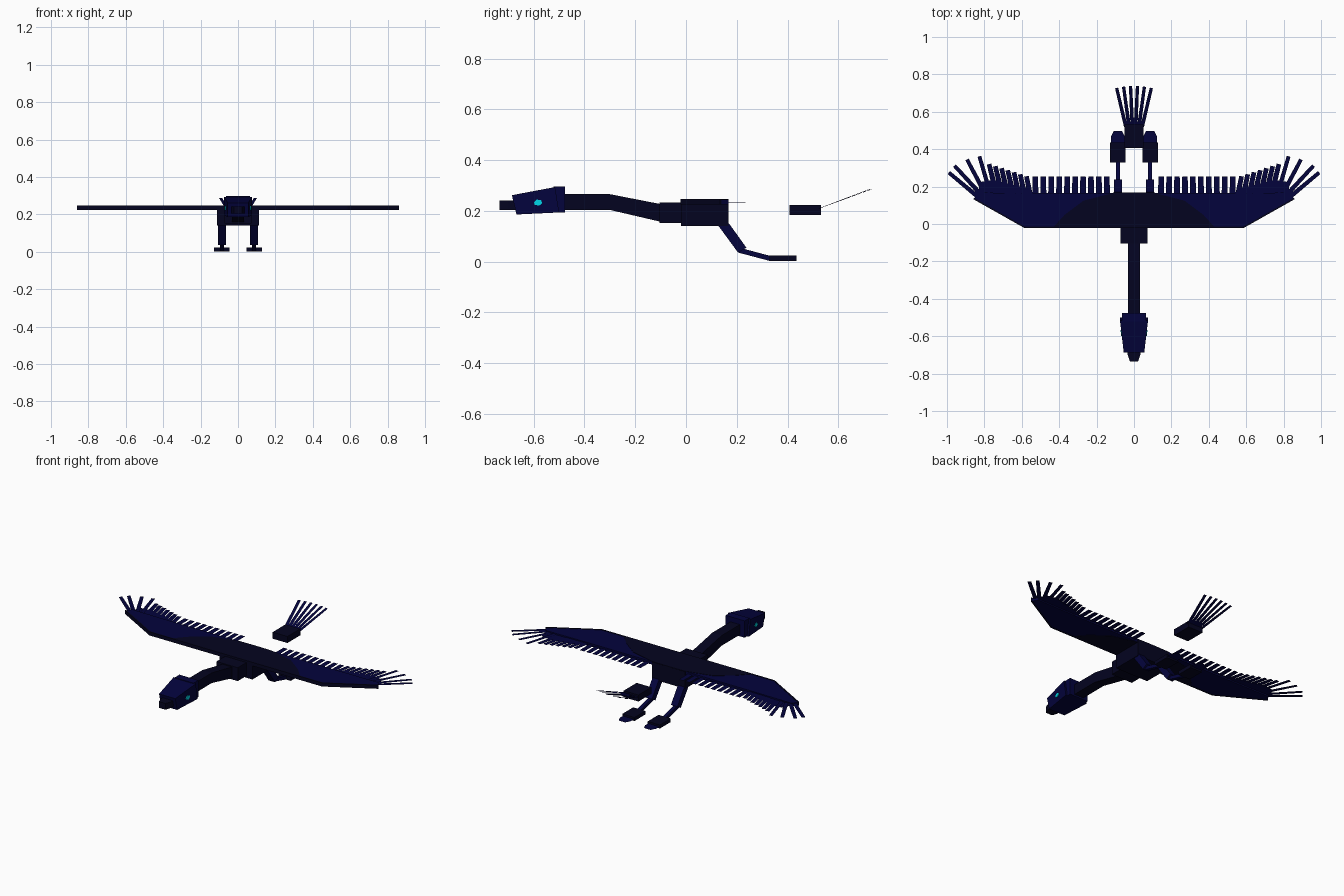
import bpy, bmesh
from mathutils import Vector

if "Cube" in bpy.data.objects:
    bpy.data.objects.remove(bpy.data.objects["Cube"])


def material(name, rgb):
    m = bpy.data.materials.new(name)
    m.diffuse_color = (*rgb, 1)
    m.use_nodes = True
    m.node_tree.nodes["Principled BSDF"].inputs["Base Color"].default_value = m.diffuse_color
    return m


DARK = material("dark navy", (0.0012, 0.0012, 0.0145))
BLUE = material("deep blue", (0.0010, 0.0010, 0.0460))
CYAN = material("cyan", (0.0, 0.76, 0.90))


def finish(name, bm, *mats):
    bmesh.ops.recalc_face_normals(bm, faces=bm.faces)
    me = bpy.data.meshes.new(name)
    bm.to_mesh(me)
    bm.free()
    for m in mats:
        me.materials.append(m)
    ob = bpy.data.objects.new(name, me)
    bpy.context.collection.objects.link(ob)
    return ob


def loft(name, mat, sections, cx=0.0):
    """Box tube through sections (y, half width, bottom z, top z, y shift of the top)."""
    bm = bmesh.new()
    rings = []
    for y, w, z0, z1, shift in sections:
        rings.append([bm.verts.new(p) for p in (
            (cx - w, y, z0), (cx + w, y, z0),
            (cx + w, y + shift, z1), (cx - w, y + shift, z1))])
    for a, b in zip(rings, rings[1:]):
        for i in range(4):
            j = (i + 1) % 4
            bm.faces.new((a[i], a[j], b[j], b[i]))
    bm.faces.new(rings[0])
    bm.faces.new(rings[-1])
    return finish(name, bm, mat)


def slab(name, points, z0, z1, mat):
    """Flat outline extruded upward."""
    bm = bmesh.new()
    face = bm.faces.new([bm.verts.new((x, y, z0)) for x, y in points])
    ext = bmesh.ops.extrude_face_region(bm, geom=[face])
    for v in ext["geom"]:
        if isinstance(v, bmesh.types.BMVert):
            v.co.z = z1
    return finish(name, bm, mat)


def feathers(name, mat, quills):
    """Flat vanes from root to tip, with a slightly narrowed end."""
    bm = bmesh.new()
    for root, tip, w in quills:
        a, b = Vector(root), Vector(tip)
        d = b - a
        side = Vector((-d.y, d.x, 0)).normalized() * w / 2
        bm.faces.new([bm.verts.new(p) for p in
                      (a - side, b - side * 0.85, b + side * 0.85, a + side)])
    return finish(name, bm, mat)


# Torso and chest
loft("body", DARK, [(-0.02, 0.112, 0.14, 0.243, 0), (0.168, 0.112, 0.14, 0.243, 0)])
loft("chest", DARK, [(-0.105, 0.072, 0.152, 0.234, 0), (0.0, 0.072, 0.152, 0.234, 0)])

# Neck, head and beak
loft("neck", DARK, [(-0.09, 0.032, 0.155, 0.225, 0), (-0.30, 0.032, 0.204, 0.266, 0),
                    (-0.50, 0.032, 0.204, 0.266, 0)])
loft("head_back", BLUE, [(-0.522, 0.064, 0.194, 0.297, 0), (-0.476, 0.064, 0.194, 0.297, 0)])
loft("head", BLUE, [(-0.668, 0.055, 0.186, 0.262, -0.018), (-0.50, 0.075, 0.194, 0.294, -0.016)])
loft("beak", DARK, [(-0.735, 0.022, 0.204, 0.242, 0), (-0.70, 0.034, 0.204, 0.242, 0),
                    (-0.66, 0.034, 0.204, 0.242, 0)])

for s, label in ((-1, "left"), (1, "right")):
    # Eye plate lying on the slanted cheek
    bm = bmesh.new()
    ring = ((-0.600, 0.234), (-0.588, 0.245), (-0.570, 0.242),
            (-0.567, 0.231), (-0.578, 0.221), (-0.596, 0.224))
    outer = []
    for off in (0.0, 0.004):
        outer.append([bm.verts.new((s * (0.055 + 0.02 * (y + 0.676) / 0.168 + off), y, z))
                      for y, z in ring])
    bm.faces.new(outer[1])
    for i in range(6):
        j = (i + 1) % 6
        bm.faces.new((outer[0][i], outer[0][j], outer[1][j], outer[1][i]))
    finish(label + "_eye", bm, CYAN)

    # Leg, trailing backward
    cx = s * 0.086
    loft(label + "_thigh", BLUE, [(0.125, 0.022, 0.145, 0.150, 0.045),
                                  (0.205, 0.022, 0.036, 0.055, 0.033)], cx)
    loft(label + "_shin", BLUE, [(0.205, 0.011, 0.036, 0.054, 0.01),
                                 (0.33, 0.011, 0.003, 0.022, 0.005)], cx)
    loft(label + "_foot", DARK, [(0.33, 0.041, 0.002, 0.024, 0),
                                 (0.435, 0.041, 0.002, 0.024, 0)], cx)
    # Flat toes behind the foot
    bm = bmesh.new()
    bm.faces.new([bm.verts.new((cx + x, y, 0.012)) for x, y in (
        (-0.038, 0.43), (0.038, 0.43), (0.038, 0.465),
        (0.022, 0.497), (-0.022, 0.497), (-0.038, 0.465))])
    finish(label + "_toes", bm, BLUE)

    # Wing: dark shoulder plate, blue arm and hand
    slab(label + "_wing_shoulder", [(0, -0.015), (s * 0.43, -0.015), (s * 0.37, 0.05),
                                    (s * 0.27, 0.125), (s * 0.11, 0.166), (0, 0.168)],
         0.2245, 0.2465, DARK)
    slab(label + "_wing_arm", [(s * 0.1, -0.018), (s * 0.58, -0.018), (s * 0.58, 0.165),
                               (s * 0.11, 0.165)], 0.226, 0.2445, BLUE)
    slab(label + "_wing_hand", [(s * 0.57, -0.018), (s * 0.585, -0.018), (s * 0.855, 0.135),
                                (s * 0.835, 0.168), (s * 0.57, 0.165)],
         0.226, 0.2445, BLUE)
    # Dark leading edge
    slab(label + "_leading_edge", [(0, -0.022), (s * 0.585, -0.022), (s * 0.86, 0.133),
                                   (s * 0.855, 0.140), (s * 0.583, -0.014), (0, -0.014)],
         0.2245, 0.2465, DARK)
    # Thin web behind the hand
    slab(label + "_wing_web", [(s * 0.56, 0.15), (s * 0.84, 0.15), (s * 0.82, 0.225),
                               (s * 0.76, 0.235), (s * 0.56, 0.19)],
         0.234, 0.236, BLUE)

    # Flight feathers: straight inner row, rising outer row, spread tip fan
    inner = [((s * (0.145 + 0.0425 * i), 0.12, 0.235),
              (s * (0.145 + 0.0425 * i), 0.255, 0.235), 0.034) for i in range(10)]
    outer_row = []
    for i in range(7):
        t = i / 6
        outer_row.append(((s * (0.55 + 0.19 * t), 0.13 + 0.05 * t, 0.238),
                          (s * (0.575 + 0.20 * t), 0.255 + 0.065 * t, 0.238), 0.029))
    fan = [((s * x0, y0, 0.24), (s * x1, y1, 0.24), 0.024) for x0, y0, x1, y1 in (
        (0.77, 0.17, 0.827, 0.362), (0.80, 0.17, 0.893, 0.345),
        (0.82, 0.16, 0.96, 0.312), (0.84, 0.15, 0.99, 0.275))]
    feathers(label + "_inner_feathers", BLUE, inner)
    feathers(label + "_outer_feathers", BLUE, outer_row)
    feathers(label + "_tip_feathers", BLUE, fan)

# Tail block with raised fan
loft("tail", DARK, [(0.407, 0.05, 0.184, 0.224, 0), (0.532, 0.05, 0.184, 0.224, 0)])
feathers("tail_feathers", BLUE, [
    ((0.0145 * k, 0.52, 0.208), (0.031 * k, 0.738 - 0.0012 * k * k, 0.287), 0.020)
    for k in (-3, -1.8, -0.6, 0.6, 1.8, 3)])
